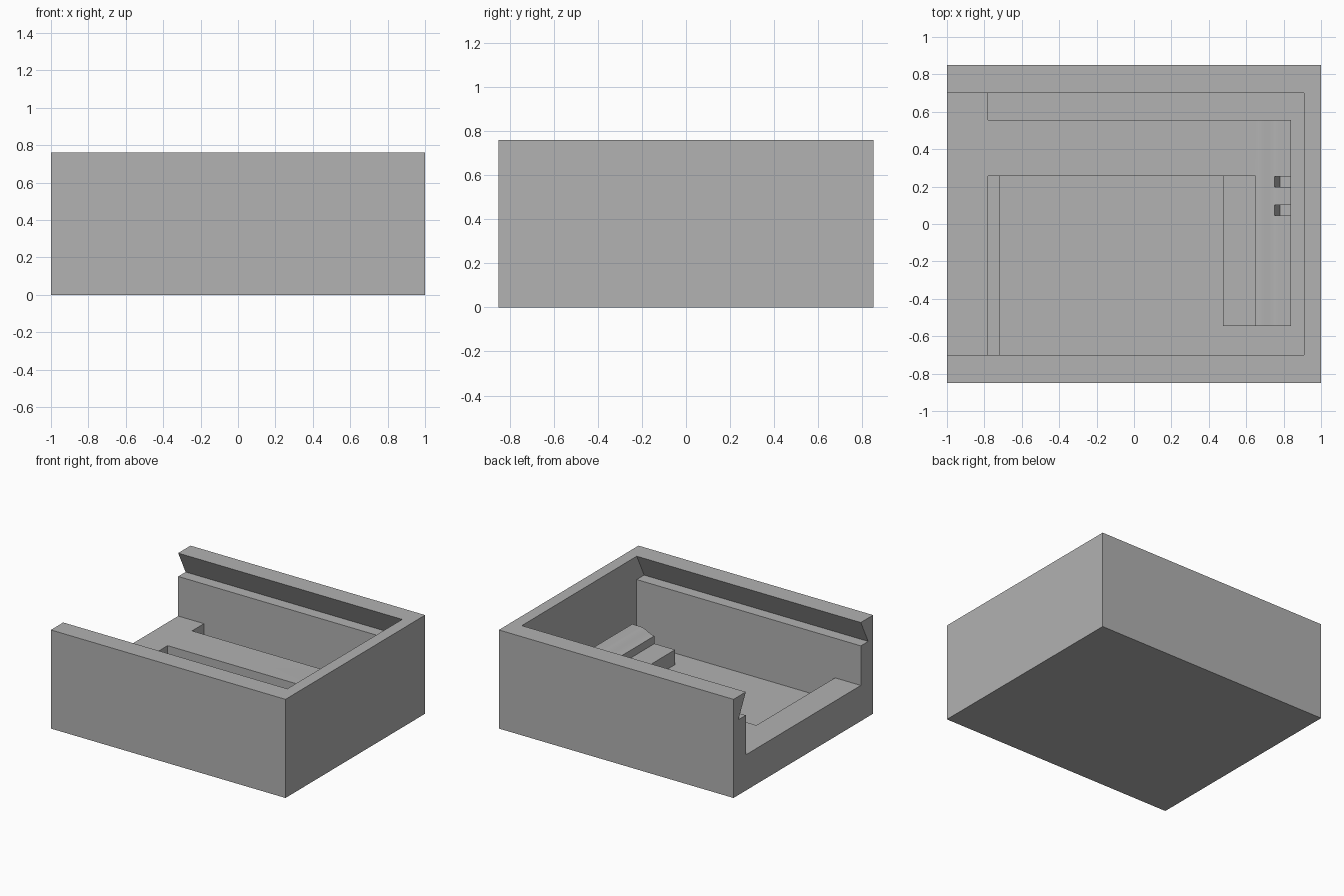
import bpy, bmesh, math
from mathutils import Vector

if "Cube" in bpy.data.objects:
    bpy.data.objects.remove(bpy.data.objects["Cube"], do_unlink=True)

grey = bpy.data.materials.new("plain_grey")
grey.use_nodes = True
colour = (0.445, 0.445, 0.445, 1)
grey.diffuse_color = colour
grey.node_tree.nodes["Principled BSDF"].inputs["Base Color"].default_value = colour


def prism(name, outline, axis, lo, hi):
    """Extrude a closed 2D outline along one axis (0 = x, 1 = y, 2 = z)."""
    def place(p, d):
        c = list(p)
        c.insert(axis, d)
        return Vector(c)
    bm = bmesh.new()
    face = bm.faces.new([bm.verts.new(place(p, lo)) for p in outline])
    ext = bmesh.ops.extrude_face_region(bm, geom=[face])
    moved = [v for v in ext["geom"] if isinstance(v, bmesh.types.BMVert)]
    shift = place((0, 0), hi - lo)
    bmesh.ops.translate(bm, verts=moved, vec=shift)
    bmesh.ops.recalc_face_normals(bm, faces=bm.faces)
    mesh = bpy.data.meshes.new(name)
    bm.to_mesh(mesh)
    bm.free()
    mesh.materials.append(grey)
    obj = bpy.data.objects.new(name, mesh)
    bpy.context.collection.objects.link(obj)
    return obj


def rect(x0, x1, y0, y1):
    return [(x0, y0), (x1, y0), (x1, y1), (x0, y1)]


HX, HY, TOP = 1.0, 0.85, 0.76
IN_X, IN_Y = 0.91, 0.70              # inner wall faces
SILL, MID, FLOOR, HUMP = 0.275, 0.215, 0.10, 0.315
ABOVE = 1.0

case = prism("case_body", rect(-HX, HX, -HY, HY), 2, 0, TOP)

# Open cavity, with a gentle rise in its floor near the closed end
rise = []
for i in range(13):
    t = i / 12
    rise.append((0.65 + 0.12 * t,
                 SILL + (HUMP - SILL) * (1 - math.cos(math.pi * t)) / 2))
cavity = [(-1.1, SILL)] + rise + [(IN_X, HUMP), (IN_X, ABOVE), (-1.1, ABOVE)]
cutters = [prism("cavity_cutter", cavity, 1, -IN_Y, IN_Y)]

# Undercut rails for a sliding lid
rails = [(-0.79, 0.58), (0.79, 0.58), (IN_Y, TOP), (IN_Y, ABOVE),
         (-IN_Y, ABOVE), (-IN_Y, TOP)]
cutters.append(prism("lid_rail_cutter", rails, 0, -1.1, IN_X))

# Deep pocket wrapping around the raised island
pocket = [(-0.78, IN_Y), (IN_X, IN_Y), (IN_X, -IN_Y), (-0.72, -IN_Y),
          (-0.72, 0.257), (0.475, 0.257), (0.475, -0.545),
          (0.84, -0.545), (0.84, 0.555), (-0.78, 0.555)]
cutters.append(prism("pocket_cutter", pocket, 2, FLOOR, 0.5))

# Support ledges at both ends of the main pocket
cutters.append(prism("sill_ledge_cutter", rect(-0.78, -0.6, -IN_Y, 0.257), 2, MID, 0.5))
cutters.append(prism("inner_ledge_cutter", rect(0.35, 0.65, -0.545, 0.257), 2, MID, 0.5))

# Two small contact notches with sloped inner ends
notch = [(0.75, 0.45), (0.75, HUMP), (0.78, 0.22), (0.87, 0.22), (0.87, 0.45)]
for y in (0.045, 0.198):
    cutters.append(prism("notch_cutter", notch, 1, y, y + 0.057))

# Carve the case
bpy.context.view_layer.objects.active = case
for cutter in cutters:
    cutter.hide_render = True
    mod = case.modifiers.new(cutter.name, "BOOLEAN")
    mod.operation = "DIFFERENCE"
    mod.solver = "EXACT"
    mod.object = cutter
    bpy.ops.object.modifier_apply(modifier=mod.name)
    bpy.data.objects.remove(cutter, do_unlink=True)

bpy.ops.object.select_all(action="DESELECT")
case.select_set(True)
bpy.ops.object.shade_smooth_by_angle(angle=math.radians(25))
